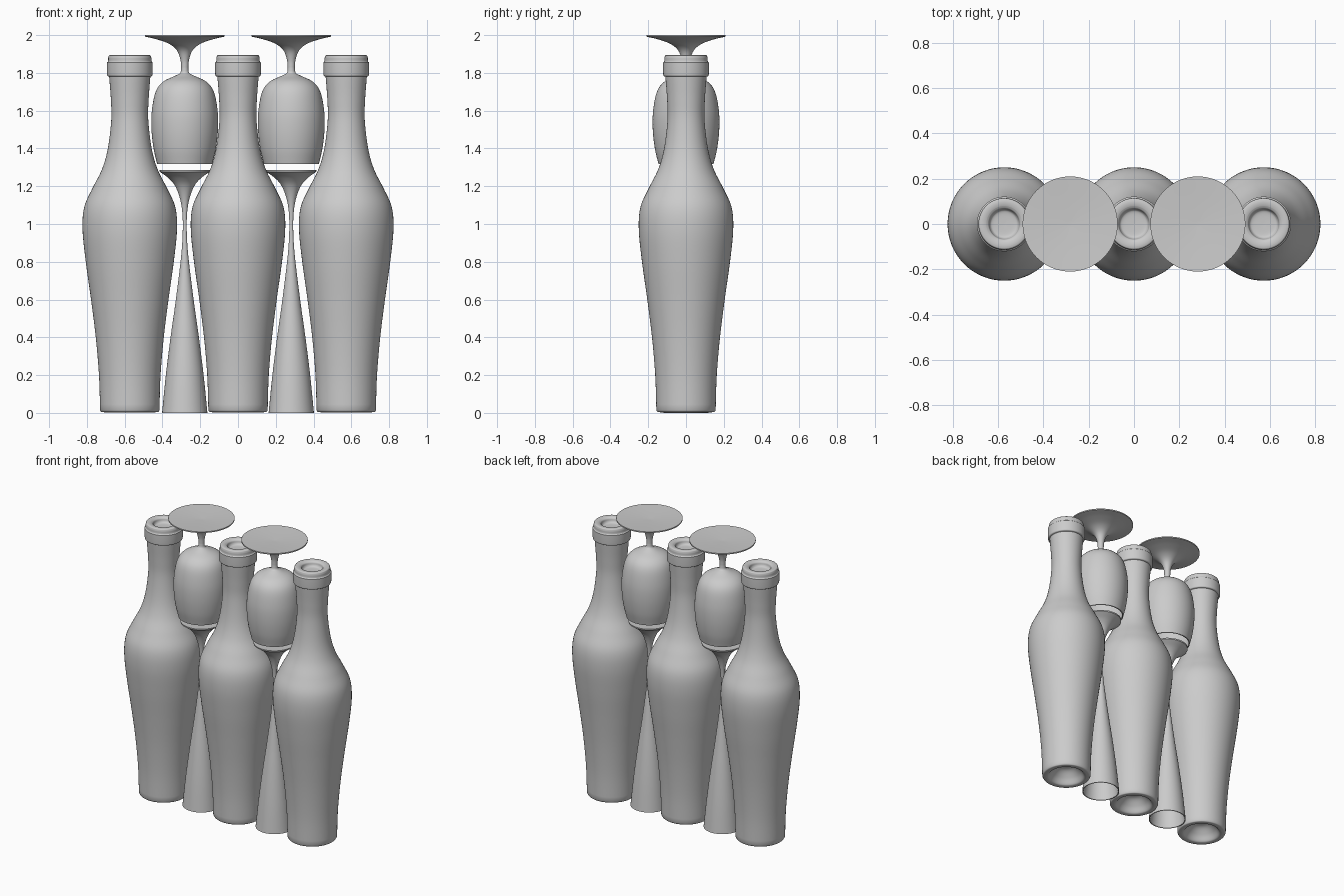
import bpy, math
from mathutils import Vector


def smooth(points, steps=6):
    """Catmull-Rom curve through (radius, height) points."""
    p = [Vector(q) for q in points]
    if len(p) < 3:
        return p
    p = [2 * p[0] - p[1]] + p + [2 * p[-1] - p[-2]]
    out = []
    for a, b, c, d in zip(p, p[1:], p[2:], p[3:]):
        for i in range(steps):
            t = i / steps
            out.append(0.5 * (2 * b + (c - a) * t + (2 * a - 5 * b + 4 * c - d) * t * t
                              + (3 * b - a - 3 * c + d) * t ** 3))
    out.append(p[-2])
    return out


def lathe(name, x, sections, sides=64):
    """Revolve curved sections, meeting at hard corners, about the z axis."""
    profile = []
    for s in sections:
        for q in smooth(s):
            if not profile or (q - profile[-1]).length > 1e-5:
                profile.append(q)
    verts, faces, rings = [], [], []
    for r, z in profile:
        start = len(verts)
        n = 1 if r < 1e-4 else sides
        for i in range(n):
            a = 2 * math.pi * i / sides
            verts.append((r * math.cos(a), r * math.sin(a), z) if n > 1 else (0, 0, z))
        rings.append([start + (i if n > 1 else 0) for i in range(sides)])
    for lo, hi in zip(rings, rings[1:]):
        for i in range(sides):
            j = (i + 1) % sides
            faces.append(list(dict.fromkeys((lo[i], lo[j], hi[j], hi[i]))))
    mesh = bpy.data.meshes.new(name)
    mesh.from_pydata(verts, [], faces)
    mesh.update()
    obj = bpy.data.objects.new(name, mesh)
    bpy.context.collection.objects.link(obj)
    obj.location.x = x
    bpy.ops.object.select_all(action='DESELECT')
    obj.select_set(True)
    bpy.context.view_layer.objects.active = obj
    bpy.ops.object.shade_smooth_by_angle(angle=math.radians(35))
    return obj


bottle = [
    # hollow under the base, then the foot rim
    [(0, 0.09), (0.05, 0.08), (0.09, 0.045), (0.115, 0.01), (0.13, 0.003)],
    [(0.13, 0.003), (0.15, 0.005), (0.157, 0.015)],
    # body, shoulder and neck
    [(0.157, 0.015), (0.163, 0.2), (0.18, 0.4), (0.205, 0.6), (0.233, 0.8), (0.25, 0.97),
     (0.241, 1.09), (0.197, 1.19), (0.147, 1.29), (0.116, 1.4), (0.098, 1.55),
     (0.1, 1.66), (0.109, 1.78)],
    # lip collar
    [(0.109, 1.78), (0.119, 1.785), (0.121, 1.8)],
    [(0.121, 1.8), (0.121, 1.855)],
    [(0.121, 1.855), (0.115, 1.862), (0.114, 1.88)],
    [(0.114, 1.88), (0.11, 1.892), (0.1, 1.895)],
    # mouth recess
    [(0.1, 1.895), (0.08, 1.893)],
    [(0.08, 1.893), (0.069, 1.885), (0.064, 1.868), (0.05, 1.858), (0, 1.855)],
]

# upside-down wine glass, from inside of the bowl round to the foot
wine_glass = [
    [(0, 1.775), (0.05, 1.768), (0.11, 1.738), (0.145, 1.685), (0.166, 1.6),
     (0.168, 1.5), (0.157, 1.4), (0.139, 1.318)],
    [(0.139, 1.318), (0.146, 1.318)],
    [(0.146, 1.318), (0.165, 1.4), (0.176, 1.5), (0.174, 1.6), (0.154, 1.7),
     (0.115, 1.753), (0.05, 1.785), (0.024, 1.8), (0.019, 1.825)],
    [(0.019, 1.825), (0.023, 1.87), (0.042, 1.92), (0.085, 1.955), (0.15, 1.978), (0.21, 1.992)],
    [(0.21, 1.992), (0.21, 2.0)],
    [(0.21, 2.0), (0.1, 1.994), (0, 1.99)],
]

# upside-down champagne flute
flute = [
    [(0, 0.85), (0.012, 0.8), (0.04, 0.6), (0.068, 0.4), (0.094, 0.2), (0.114, 0)],
    [(0.114, 0), (0.12, 0)],
    [(0.12, 0), (0.1, 0.2), (0.075, 0.4), (0.047, 0.6), (0.02, 0.82), (0.011, 0.95),
     (0.012, 1.05), (0.024, 1.13), (0.05, 1.2), (0.085, 1.242), (0.132, 1.276)],
    [(0.132, 1.276), (0.133, 1.285)],
    [(0.133, 1.285), (0.06, 1.281), (0, 1.279)],
]

for side, x in (("left", -0.573), ("middle", 0), ("right", 0.573)):
    lathe(f"bottle_{side}", x, bottle)

for side, x in (("left", -0.282), ("right", 0.282)):
    lathe(f"wine_glass_{side}", x, wine_glass)
    lathe(f"flute_{side}", x, flute)
